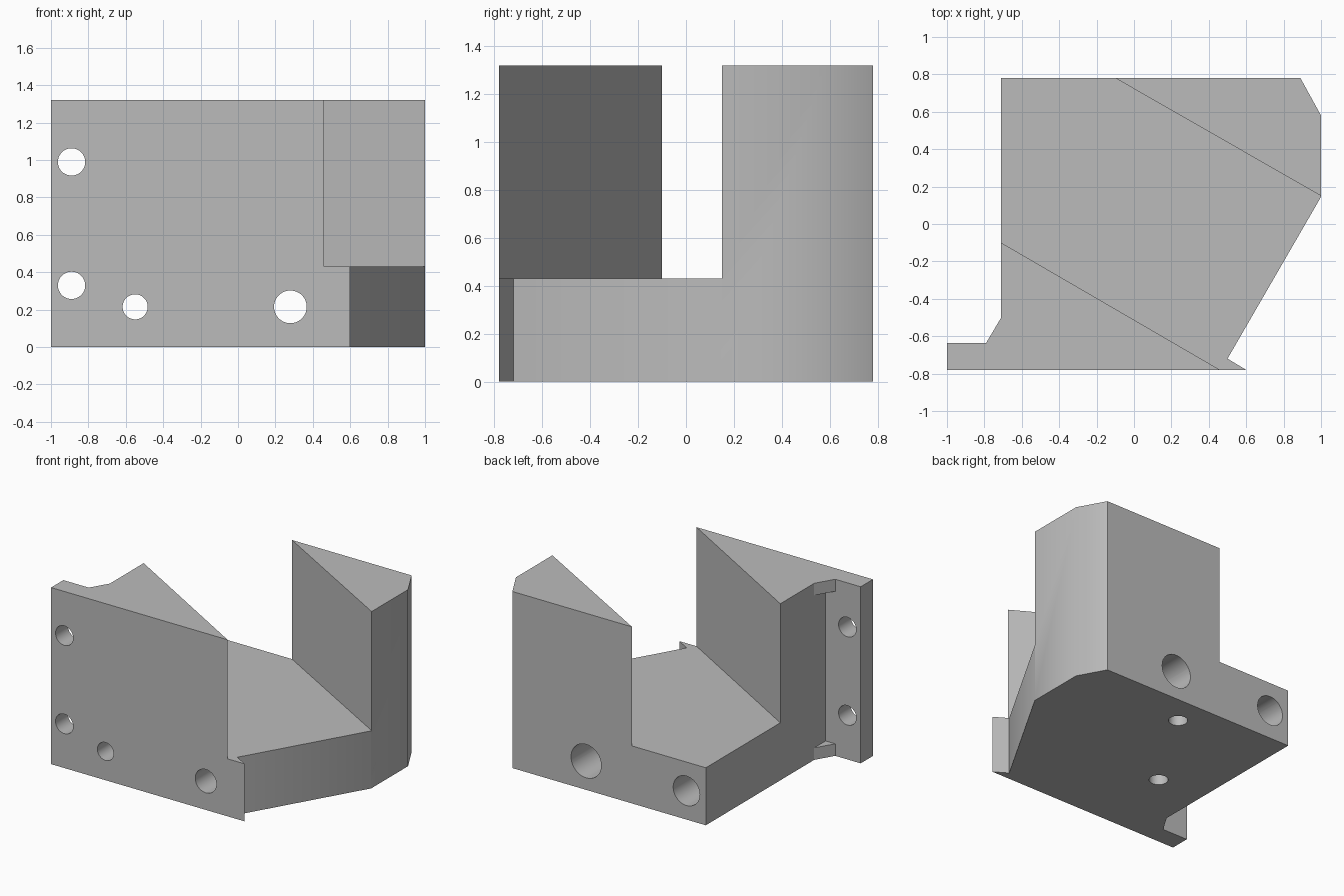
import bpy, bmesh, math
from mathutils import Matrix, Vector

cube = bpy.data.objects.get("Cube")
if cube:
    bpy.data.objects.remove(cube, do_unlink=True)

HEIGHT, FLOOR, RIB = 1.32, 0.43, 0.09
FRONT, BACK = -0.78, 0.78

grey = bpy.data.materials.new("machined_grey")
grey.use_nodes = True
grey.diffuse_color = (0.5, 0.5, 0.5, 1)
grey.node_tree.nodes["Principled BSDF"].inputs["Base Color"].default_value = (0.5, 0.5, 0.5, 1)


def finish(name, bm):
    bmesh.ops.recalc_face_normals(bm, faces=bm.faces[:])
    mesh = bpy.data.meshes.new(name)
    bm.to_mesh(mesh)
    bm.free()
    mesh.materials.append(grey)
    obj = bpy.data.objects.new(name, mesh)
    bpy.context.scene.collection.objects.link(obj)
    return obj


def prism(name, outline, z0, z1):
    bm = bmesh.new()
    face = bm.faces.new([bm.verts.new((x, y, z0)) for x, y in outline])
    top = bmesh.ops.extrude_face_region(bm, geom=[face])["geom"]
    verts = [v for v in top if isinstance(v, bmesh.types.BMVert)]
    bmesh.ops.translate(bm, verts=verts, vec=(0, 0, z1 - z0))
    return finish(name, bm)


def rod(name, start, end, radius):
    """Cylinder between two points."""
    a, b = Vector(start), Vector(end)
    turn = (b - a).to_track_quat('Z', 'Y').to_matrix().to_4x4()
    bm = bmesh.new()
    bmesh.ops.create_cone(bm, cap_ends=True, segments=48, radius1=radius, radius2=radius,
                          depth=(b - a).length,
                          matrix=Matrix.Translation((a + b) / 2) @ turn)
    return finish(name, bm)


def cut(target, cutter):
    cutter.hide_render = True
    mod = target.modifiers.new("cut", 'BOOLEAN')
    mod.operation, mod.solver, mod.object = 'DIFFERENCE', 'EXACT', cutter
    bpy.context.view_layer.objects.active = target
    bpy.ops.object.modifier_apply(modifier=mod.name)
    bpy.data.objects.remove(cutter, do_unlink=True)


# Block with side flange and front lip
block = prism("bracket_block", [
    (-1, FRONT), (0.6, FRONT), (0.5, -0.72), (1, 0.145), (1, 0.58), (0.89, BACK),
    (-0.71, BACK), (-0.71, -0.635), (-1, -0.635)], 0, HEIGHT)


# Diagonal channel
def stretched(a, b):
    a, b = Vector(a), Vector(b)
    return [a - (b - a), b + (b - a)]


rear_wall = stretched((-0.1, BACK), (1, 0.15))
front_wall = stretched((-0.71, -0.1), (0.46, FRONT))
cut(block, prism("channel_cutter", rear_wall + front_wall[::-1], FLOOR, HEIGHT + 0.5))

# Flange screw holes
for z in (0.33, 0.99):
    cut(block, rod("flange_hole", (-0.89, -1, z), (-0.89, -0.5, z), 0.073))

# Counterbored bolt holes from front to back
for x, small, large in ((0.28, 0.0875, 0.125), (-0.55, 0.067, 0.11)):
    cut(block, rod("bolt_hole", (x, -1, 0.215), (x, 1, 0.215), small))
    cut(block, rod("counterbore", (x, -0.4, 0.215), (x, 1, 0.215), large))

# Blind holes in the base
for x, y in ((0.08, 0.56), (-0.335, -0.14)):
    cut(block, rod("dowel_hole", (x, y, -0.2), (x, y, 0.25), 0.065))

# Corner ribs at the bottom and top of the flange
corner = [(-0.79, -0.635), (-0.71, -0.635), (-0.71, -0.5)]
prism("lower_rib", corner, 0, RIB)
prism("upper_rib", corner, HEIGHT - RIB, HEIGHT)

# Smooth the holes and the shallow back corner
bpy.ops.object.select_all(action='DESELECT')
block.select_set(True)
bpy.context.view_layer.objects.active = block
bpy.ops.object.shade_smooth_by_angle(angle=math.radians(35))
